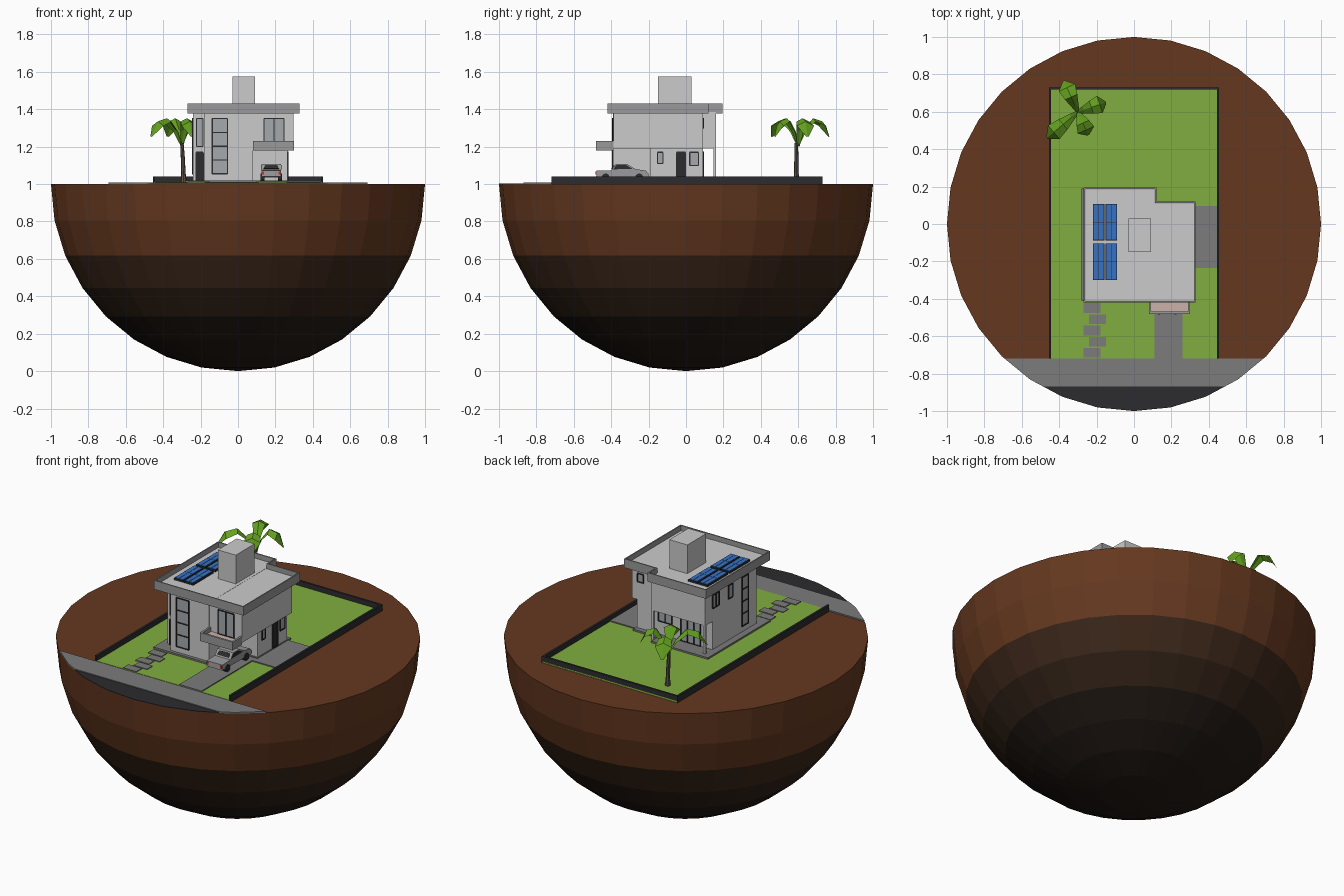
import bpy, bmesh
from math import sin, cos, pi, atan2
from mathutils import Vector

if "Cube" in bpy.data.objects:
    bpy.data.objects.remove(bpy.data.objects["Cube"])

MATS = {}
COL = dict(soil=(.13, .04, .014), clay=(.045, .02, .01), deep=(.03, .015, .008), core=(.016, .01, .007),
           grass=(.22, .42, .05), dark=(.025, .025, .028), paving=(.2, .2, .2), render=(.65, .65, .65),
           trim=(.32, .32, .32), tile=(.6, .45, .4), blue=(.04, .17, .55), leaf=(.13, .36, .015),
           bark=(.12, .09, .07), red=(.6, .03, .02), glass=(.38, .4, .42), car=(.33, .33, .34))


def finish(name, bm, col):
    bmesh.ops.recalc_face_normals(bm, faces=bm.faces)
    me = bpy.data.meshes.new(name)
    bm.to_mesh(me)
    bm.free()
    ob = bpy.data.objects.new(name, me)
    bpy.context.collection.objects.link(ob)
    if col not in MATS:
        MATS[col] = bpy.data.materials.new(col)
        MATS[col].diffuse_color = (*COL[col], 1)
    me.materials.append(MATS[col])
    return ob


def boxes(name, col, *bs):
    """Each box is x0, x1, y0, y1, z0, z1."""
    bm = bmesh.new()
    for b in bs:
        vs = bmesh.ops.create_cube(bm, size=1)['verts']
        for v in vs:
            v.co = [b[2 * i] + (b[2 * i + 1] - b[2 * i]) * (v.co[i] + .5) for i in range(3)]
    return finish(name, bm, col)


def prism(bm, pts, vec):
    f = bm.faces.new([bm.verts.new(p) for p in pts])
    r = bmesh.ops.extrude_face_region(bm, geom=[f])['geom']
    bmesh.ops.translate(bm, verts=[e for e in r if isinstance(e, bmesh.types.BMVert)], vec=vec)
    return [e for e in r if isinstance(e, bmesh.types.BMFace)][0]


def circle(r, z, n=32):
    return [(r * cos(2 * pi * i / n), r * sin(2 * pi * i / n), z) for i in range(n)]


# Half globe of earth in coloured layers
def layer(name, col, k0, k1, cap=False):
    bm = bmesh.new()
    prev = None
    for k in range(k0, k1 + 1):
        a = k * pi / 16
        ring = [bm.verts.new(p) for p in circle(max(cos(a), .0005), 1 - sin(a))]
        if prev:
            for i in range(32):
                j = (i + 1) % 32
                bm.faces.new((prev[i], prev[j], ring[j], ring[i]))
        elif cap:
            bm.faces.new(ring)
        prev = ring
    finish(name, bm, col)


layer('topsoil', 'soil', 0, 2, True)
layer('clay_layer', 'clay', 2, 3)
layer('deep_layer', 'deep', 3, 4)
layer('core_layer', 'core', 4, 8)


# Street strips trimmed to the round edge
def disc_strip(name, col, y0, y1, h):
    bm = bmesh.new()
    prism(bm, circle(1, 1), (0, 0, h))
    for y, n in ((y0, -1), (y1, 1)):
        r = bmesh.ops.bisect_plane(bm, geom=bm.verts[:] + bm.edges[:] + bm.faces[:],
                                   plane_co=(0, y, 0), plane_no=(0, n, 0), clear_outer=True)
        cut = [e for e in r['geom_cut'] if isinstance(e, bmesh.types.BMEdge)]
        if cut:
            bmesh.ops.holes_fill(bm, edges=cut)
    finish(name, bm, col)


disc_strip('sidewalk', 'paving', -.87, -.72, .008)
disc_strip('road', 'dark', -1.1, -.87, .004)

# Plot
boxes('lawn', 'grass', (-.45, .45, -.72, .73, 1, 1.01))
boxes('garden_wall', 'dark', (-.455, -.443, -.72, .73, 1, 1.04), (.443, .455, -.72, .73, 1, 1.04),
      (-.45, .45, .718, .73, 1, 1.04))
boxes('driveway', 'paving', (.11, .26, -.72, -.19, 1, 1.016))
boxes('side_patio', 'paving', (.26, .443, -.235, .095, 1, 1.016))
boxes('stepping_stones', 'paving', *[(x, x + .09, y, y + .052, 1, 1.014) for x, y in
      [(-.24 if i % 2 else -.27, -.715 + .06 * i) if i % 2 == 0 or i else (0, 0) for i in range(5)]])
boxes('house_base', 'paving', (-.28, .1, -.41, .19, 1, 1.02), (.1, .27, -.2, .12, 1, 1.02))

# House volumes: lower floor with an open carport, upper floor overhanging
boxes('ground_floor', 'render', (-.24, -.18, -.33, .09, 1.01, 1.19), (-.18, .08, -.39, .09, 1.01, 1.19),
      (.08, .265, -.19, .09, 1.01, 1.19))
boxes('upper_floor', 'render', (-.24, -.18, -.33, .16, 1.19, 1.385), (-.18, .08, -.39, .16, 1.19, 1.385),
      (.08, .12, -.388, .16, 1.19, 1.385), (.12, .297, -.388, .09, 1.19, 1.385))
boxes('rear_columns', 'render', *[(x, x + .014, .146, .16, 1.01, 1.19) for x in (-.24, .106)])
boxes('balcony_floor', 'tile', (.09, .29, -.47, -.388, 1.18, 1.205))
boxes('balcony_parapet', 'trim', (.08, .3, -.48, -.468, 1.18, 1.23), (.08, .092, -.47, -.388, 1.18, 1.23),
      (.288, .3, -.47, -.388, 1.18, 1.23))

# Flat roof with parapet
bm = bmesh.new()
outline = [(-.27, -.42), (.33, -.42), (.33, .12), (.12, .12), (.12, .195), (-.27, .195)]
top = prism(bm, [(x, y, 1.376) for x, y in outline], (0, 0, .054))
bmesh.ops.inset_region(bm, faces=[top], thickness=.01)
r = bmesh.ops.extrude_face_region(bm, geom=[top])['geom']
bmesh.ops.translate(bm, verts=[e for e in r if isinstance(e, bmesh.types.BMVert)], vec=(0, 0, -.032))
bmesh.ops.delete(bm, geom=[top], context='FACES_ONLY')
finish('roof', bm, 'trim')
boxes('roof_deck', 'render', (-.26, .11, -.41, .185, 1.39, 1.401), (.11, .32, -.41, .11, 1.39, 1.4))
boxes('roof_tower', 'render', (-.03, .09, -.15, .03, 1.39, 1.575))

# Solar panels
frames, cells = [], []
for x in (-.22, -.152):
    for y in (-.3, -.088):
        frames.append((x, x + .062, y, y + .196, 1.4, 1.412))
        cells += [(x + .004 + .028 * i, x + .03 + .028 * i, y + .004 + .095 * j, y + .097 + .095 * j, 1.405, 1.415)
                  for i in range(2) for j in range(2)]
boxes('solar_frames', 'dark', *frames)
boxes('solar_cells', 'blue', *cells)


# Windows and doors: axis is the wall normal, s its direction
def opening(name, axis, s, p, u0, u1, z0, z1, nu=1, nz=1, fill='glass'):
    t = .006

    def wall_box(a, b, c, d, depth):
        n = sorted((p - s * .002, p + s * depth))
        return (*n, a, b, c, d) if axis == 'x' else (a, b, *n, c, d)
    bars = [wall_box(u - t / 2, u + t / 2, z0, z1, .006) for u in [u0 + (u1 - u0) * i / nu for i in range(nu + 1)]]
    bars += [wall_box(u0, u1, z - t / 2, z + t / 2, .006) for z in [z0 + (z1 - z0) * i / nz for i in range(nz + 1)]]
    boxes(name + '_frame', 'dark', *bars)
    boxes(name + '_panel', fill, wall_box(u0, u1, z0, z1, .002))


opening('front_door', 'y', -1, -.33, -.225, -.186, 1.02, 1.17, fill='dark')
opening('entry_window', 'y', -1, -.33, -.222, -.188, 1.2, 1.35)
opening('tall_window', 'y', -1, -.39, -.138, -.056, 1.055, 1.35, 1, 4)
opening('balcony_door', 'y', -1, -.388, .14, .245, 1.205, 1.35, 2)
opening('side_door', 'x', 1, .265, -.05, -.003, 1.02, 1.17, fill='dark')
opening('side_window_a', 'x', 1, .265, -.152, -.122, 1.11, 1.17)
opening('side_window_b', 'x', 1, .265, .02, .066, 1.1, 1.17)
opening('rear_small_window', 'y', 1, .09, .22, .26, 1.3, 1.35)
opening('rear_kitchen_window', 'y', 1, .09, .03, .12, 1.1, 1.17, 2)
opening('rear_sliding_door', 'y', 1, .09, -.16, -.03, 1.02, 1.17, 3)
opening('left_window_a', 'x', -1, -.24, .03, .09, 1.27, 1.35, 2)
opening('left_window_b', 'x', -1, -.24, -.1, -.06, 1.27, 1.35)
opening('left_tall_window', 'x', -1, -.24, -.25, -.19, 1.055, 1.35, 1, 4)

# Pickup truck in the carport
bm = bmesh.new()
prism(bm, [(.125, y, z) for y, z in [(-.48, 1.04), (-.478, 1.072), (-.4, 1.074), (-.375, 1.107), (-.315, 1.107),
                                    (-.27, 1.08), (-.215, 1.072), (-.2, 1.055), (-.202, 1.035)]], (.105, 0, 0))
finish('car_body', bm, 'car')
bm = bmesh.new()
prism(bm, [(.123, y, z) for y, z in [(-.39, 1.079), (-.372, 1.101), (-.318, 1.101), (-.285, 1.08)]], (.109, 0, 0))
finish('car_side_windows', bm, 'dark')
bm = bmesh.new()
prism(bm, [(.137, -.396, 1.081), (.218, -.396, 1.081), (.21, -.381, 1.102), (.145, -.381, 1.102)], (0, -.003, .001))
finish('car_rear_window', bm, 'dark')
boxes('tail_lights', 'red', *[(x, x + .012, -.483, -.476, 1.05, 1.066) for x in (.127, .216)])
bm = bmesh.new()
for x in (.12, .213):
    for y in (-.43, -.25):
        prism(bm, [(x, y + b, 1.036 + a) for a, b, _ in circle(.021, 0, 12)], (.022, 0, 0))
finish('wheels', bm, 'dark')

# Palm tree: tapered trunk and drooping folded fronds
bm = bmesh.new()
prev = None
for z, r, dx in [(1.0, .017, -.29), (1.06, .012, -.292), (1.14, .011, -.295), (1.22, .009, -.3)]:
    ring = [bm.verts.new((a + dx, b + .59, z)) for a, b, _ in circle(r, 0, 8)]
    if prev:
        for i in range(8):
            bm.faces.new((prev[i], prev[(i + 1) % 8], ring[(i + 1) % 8], ring[i]))
    prev = ring
bm.faces.new(prev)
finish('palm_trunk', bm, 'bark')
bm = bmesh.new()
base = Vector((-.3, .6, 0))
for tx, ty in [(-.375, .765), (-.15, .65), (-.245, .475), (-.465, .46)]:
    d = Vector((tx, ty, 0)) - base
    side = Vector((-d.y, d.x, 0)).normalized()
    prev = None
    for f, z, w in [(0, 1.205, .008), (.2, 1.29, .02), (.48, 1.352, .036), (.78, 1.335, .048), (1, 1.255, .006)]:
        c = base + d * f + Vector((0, 0, z))
        drop = Vector((0, 0, -.5 * w))
        row = [bm.verts.new(p) for p in (c + side * w + drop, c, c - side * w + drop)]
        if prev:
            for i in range(2):
                bm.faces.new((prev[i], prev[i + 1], row[i + 1], row[i]))
        prev = row
finish('palm_fronds', bm, 'leaf')

for m in bpy.data.materials:
    if m.users and not m.is_grease_pencil:
        m.use_nodes = True
        m.node_tree.nodes["Principled BSDF"].inputs["Base Color"].default_value = m.diffuse_color
